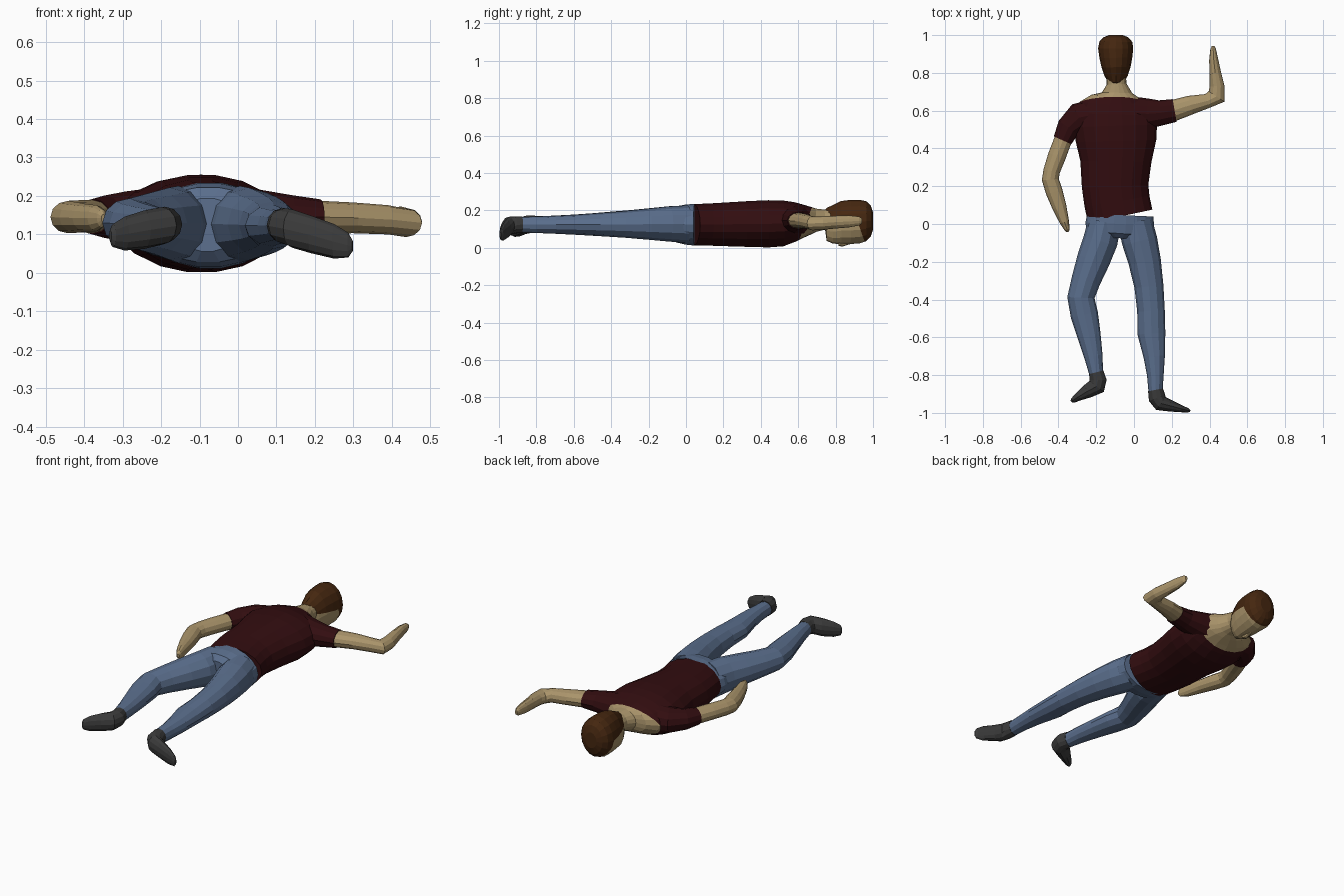
import bpy, bmesh, math
from mathutils import Vector


def material(name, rgb):
    m = bpy.data.materials.new(name)
    m.diffuse_color = (*rgb, 1)
    return m


SKIN = material("skin tan", (0.40, 0.295, 0.145))
SHIRT = material("dark red cloth", (0.032, 0.004, 0.005))
JEANS = material("denim blue", (0.105, 0.16, 0.27))
HAIR = material("hair brown", (0.06, 0.02, 0.005))
SHOE = material("shoe grey", (0.043, 0.043, 0.043))


def loft(name, rings, mats, sides=12, cuts=(), rule=None):
    """Skin elliptical rings (x, y, z, half width, half height) along a path;
    cut the mesh with planes, then colour faces by rule(centre)."""
    bm = bmesh.new()
    pts = [Vector(r[:3]) for r in rings]
    loops = []
    for i, r in enumerate(rings):
        before = pts[i] - pts[i - 1] if i else pts[1] - pts[0]
        after = pts[i + 1] - pts[i] if i < len(pts) - 1 else before
        t = before.normalized() + after.normalized()
        t.z = 0
        t.normalize()
        side = Vector((t.y, -t.x, 0))
        loop = []
        for k in range(sides):
            a = 2 * math.pi * k / sides
            loop.append(bm.verts.new(pts[i] + side * r[3] * math.cos(a)
                                     + Vector((0, 0, r[4] * math.sin(a)))))
        loops.append(loop)
    for a, b in zip(loops, loops[1:]):
        for k in range(sides):
            n = (k + 1) % sides
            bm.faces.new((a[k], a[n], b[n], b[k]))
    bm.faces.new(loops[0])
    bm.faces.new(loops[-1])
    for co, no in cuts:
        bmesh.ops.bisect_plane(bm, geom=bm.verts[:] + bm.edges[:] + bm.faces[:],
                               plane_co=co, plane_no=no)
    bmesh.ops.recalc_face_normals(bm, faces=bm.faces[:])
    if rule:
        for f in bm.faces:
            f.material_index = rule(f.calc_center_median())
    me = bpy.data.meshes.new(name)
    bm.to_mesh(me)
    bm.free()
    for m in mats:
        me.materials.append(m)
    ob = bpy.data.objects.new(name, me)
    bpy.context.collection.objects.link(ob)
    return ob


# Torso running into the neck, split along a slanted neckline
neck_co, neck_no = Vector((0, 0.667, 0.2)), Vector((0, 0.93, -0.365))
loft("torso_and_neck", [
    (-.073, .04, .123, .174, .112), (-.09, .12, .124, .174, .114),
    (-.1, .20, .125, .176, .118), (-.096, .33, .127, .188, .124),
    (-.095, .44, .128, .213, .128), (-.1, .52, .13, .222, .124),
    (-.1, .58, .137, .215, .108), (-.097, .63, .142, .19, .088),
    (-.092, .67, .145, .135, .073), (-.09, .695, .147, .08, .063),
    (-.092, .74, .15, .053, .055), (-.095, .80, .148, .05, .052)],
    [SHIRT, SKIN], 18, [(neck_co, neck_no)],
    lambda c: int((c - neck_co).dot(neck_no) > 0))

# Head lying face down, hair on the back and the crown
side_co, side_no = Vector((0, .80, .148)), Vector((0, .12, 1))
crown_co, crown_no = Vector((0, .935, .09)), Vector((0, 1, .35))
loft("head", [
    (-.095, .738, .165, .028, .03), (-.095, .752, .125, .043, .088),
    (-.095, .785, .125, .062, .103), (-.095, .83, .135, .077, .115),
    (-.096, .88, .138, .087, .118), (-.097, .93, .14, .093, .116),
    (-.096, .965, .142, .087, .106), (-.096, .988, .143, .066, .082),
    (-.096, 1.0, .143, .036, .045)],
    [SKIN, HAIR], 16, [(side_co, side_no), (crown_co, crown_no)],
    lambda c: int((c - side_co).dot(side_no) > 0 or (c - crown_co).dot(crown_no) > 0))
loft("nose", [(-.096, .815, .022, .016, .012), (-.096, .835, .02, .013, .014),
              (-.096, .88, .03, .006, .01)], [SKIN], 8)

# Short sleeves
loft("left_sleeve", [
    (-.19, .585, .145, .08, .08), (-.29, .563, .146, .08, .066),
    (-.348, .51, .146, .062, .055), (-.378, .443, .146, .051, .046)], [SHIRT])
loft("right_sleeve", [
    (-.02, .59, .145, .086, .085), (.07, .583, .146, .082, .068),
    (.14, .588, .146, .067, .056), (.215, .601, .145, .061, .046)], [SHIRT])

# Bare arms with flat hands
loft("left_arm", [
    (-.37, .46, .146, .047, .043), (-.408, .36, .147, .048, .042),
    (-.436, .28, .146, .044, .042), (-.443, .235, .145, .045, .042),
    (-.422, .17, .144, .045, .04), (-.395, .09, .143, .038, .036),
    (-.368, .01, .142, .025, .034), (-.354, -.03, .142, .014, .024),
    (-.350, -.042, .142, .006, .01)], [SKIN])
loft("right_arm", [
    (.20, .598, .145, .057, .043), (.3, .63, .143, .05, .04),
    (.39, .652, .138, .038, .038), (.437, .675, .13, .05, .037),
    (.44, .73, .132, .039, .036), (.43, .80, .137, .031, .034),
    (.422, .87, .141, .024, .032), (.419, .925, .143, .015, .024),
    (.419, .942, .143, .007, .012)], [SKIN])

# Jeans: hips and two legs
loft("hips", [
    (-.073, .047, .123, .175, .113), (-.075, 0, .124, .182, .109),
    (-.078, -.05, .125, .175, .098), (-.08, -.075, .125, .09, .07)],
    [JEANS], 18)
loft("left_leg", [
    (-.155, .01, .126, .088, .1), (-.178, -.09, .128, .092, .094),
    (-.215, -.19, .13, .088, .082), (-.255, -.30, .13, .077, .071),
    (-.281, -.39, .13, .072, .064), (-.263, -.48, .129, .073, .057),
    (-.238, -.59, .128, .062, .05), (-.215, -.70, .127, .049, .045),
    (-.199, -.80, .126, .036, .042)], [JEANS])
loft("right_leg", [
    (.005, .01, .126, .092, .1), (.03, -.09, .127, .094, .094),
    (.057, -.2, .126, .086, .083), (.079, -.33, .125, .077, .071),
    (.09, -.46, .124, .073, .062), (.092, -.58, .123, .074, .054),
    (.107, -.70, .123, .057, .048), (.113, -.80, .123, .044, .044),
    (.114, -.89, .123, .037, .041)], [JEANS])

# Shoes, turned outwards
loft("left_shoe", [
    (-.2, -.785, .126, .039, .044), (-.19, -.825, .126, .045, .046),
    (-.198, -.86, .122, .048, .049), (-.245, -.885, .112, .037, .05),
    (-.295, -.915, .102, .022, .044), (-.325, -.935, .097, .014, .03),
    (-.332, -.94, .096, .006, .014)], [SHOE])
loft("right_shoe", [
    (.114, -.878, .124, .04, .044), (.122, -.92, .122, .046, .046),
    (.142, -.95, .115, .042, .05), (.19, -.962, .1, .031, .049),
    (.25, -.978, .082, .019, .045), (.287, -.987, .072, .011, .032),
    (.298, -.99, .07, .005, .014)], [SHOE])
